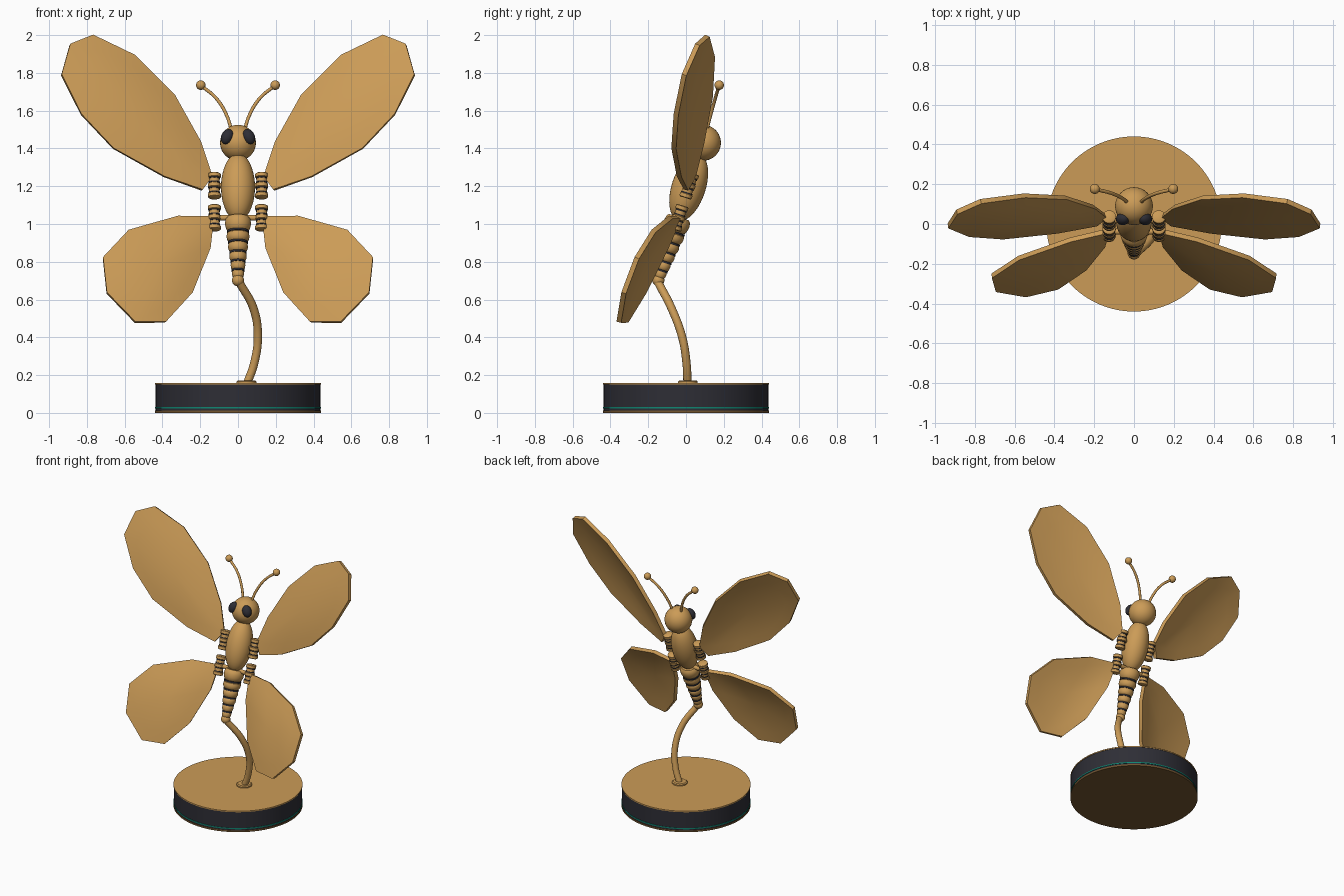
import bpy, bmesh, math
from mathutils import Vector

cube = bpy.data.objects.get("Cube")
if cube:
    bpy.data.objects.remove(cube, do_unlink=True)

TILT = -math.radians(18)      # lean of the whole body
SLOPE = math.tan(-TILT)


def material(name, rgb):
    m = bpy.data.materials.new(name)
    m.use_nodes = True
    m.diffuse_color = (*rgb, 1)
    m.node_tree.nodes["Principled BSDF"].inputs["Base Color"].default_value = (*rgb, 1)
    return m


bronze = material("bronze", (0.6, 0.33, 0.095))
dark_bronze = material("dark bronze", (0.17, 0.09, 0.028))
black = material("charcoal", (0.027, 0.027, 0.036))
teal = material("teal", (0.005, 0.24, 0.17))


def smooth(obj, angle=35):
    bpy.ops.object.select_all(action='DESELECT')
    obj.select_set(True)
    bpy.context.view_layer.objects.active = obj
    bpy.ops.object.shade_smooth_by_angle(angle=math.radians(angle))


def finish(bm, name, mat, loc=(0, 0, 0), rot=(0, 0, 0)):
    bmesh.ops.recalc_face_normals(bm, faces=bm.faces)
    mesh = bpy.data.meshes.new(name)
    bm.to_mesh(mesh)
    bm.free()
    obj = bpy.data.objects.new(name, mesh)
    bpy.context.collection.objects.link(obj)
    obj.location, obj.rotation_euler = loc, rot
    mesh.materials.append(mat)
    smooth(obj)
    return obj


def ball(name, loc, size, mat=bronze, rot=(0, 0, 0)):
    bm = bmesh.new()
    bmesh.ops.create_uvsphere(bm, u_segments=32, v_segments=20, radius=1)
    bmesh.ops.scale(bm, vec=size, verts=bm.verts)
    return finish(bm, name, mat, loc, rot)


def lathe(name, profile, loc=(0, 0, 0), rot=(0, 0, 0), mat=bronze, n=32):
    """Closed solid of revolution from (radius, height) pairs."""
    bm = bmesh.new()
    rings = [[bm.verts.new((r * math.cos(i * math.tau / n), r * math.sin(i * math.tau / n), z))
              for i in range(n)] for r, z in profile]
    for a, b in zip(rings, rings[1:]):
        for i in range(n):
            j = (i + 1) % n
            bm.faces.new((a[i], a[j], b[j], b[i]))
    bm.faces.new(rings[0])
    bm.faces.new(rings[-1])
    return finish(bm, name, mat, loc, rot)


def tube(name, points, radius):
    curve = bpy.data.curves.new(name, 'CURVE')
    curve.dimensions = '3D'
    curve.bevel_depth, curve.bevel_resolution = radius, 5
    curve.use_fill_caps = True
    spline = curve.splines.new('BEZIER')
    spline.bezier_points.add(len(points) - 1)
    for p, co in zip(spline.bezier_points, points):
        p.co = co
        p.handle_left_type = p.handle_right_type = 'AUTO'
    obj = bpy.data.objects.new(name, curve)
    bpy.context.collection.objects.link(obj)
    curve.materials.append(bronze)
    return obj


def on_axis(z, x=0):
    return Vector((x, -0.15 + SLOPE * (z - 0.69), z))


def wing(name, side, outline, origin, slope_x, slope_z, bulge=0.03):
    """Tilted faceted plate, gently domed towards the front."""
    bm = bmesh.new()
    pts = [Vector((x, origin[1] + slope_x * (x - origin[0]) + slope_z * (z - origin[2]), z))
           for x, z in outline]
    centre = sum(pts, Vector()) / len(pts)
    normal = Vector((slope_x, -1, slope_z)).normalized()

    def vert(p, s):
        q = centre.lerp(p, s) + normal * bulge * (1 - s * s)
        return bm.verts.new((q.x * side, q.y, q.z))

    rings = [[vert(p, s) for p in pts] for s in (1, 0.75, 0.5, 0.25)]
    hub = vert(centre, 0)
    n = len(pts)
    for i in range(n):
        j = (i + 1) % n
        for a, b in zip(rings, rings[1:]):
            bm.faces.new((a[i], a[j], b[j], b[i]))
        bm.faces.new((rings[-1][i], rings[-1][j], hub))
    obj = finish(bm, name, bronze)
    mod = obj.modifiers.new("thickness", 'SOLIDIFY')
    mod.thickness, mod.offset = 0.026, 0
    bpy.ops.object.modifier_apply(modifier=mod.name)
    smooth(obj, 30)


# Round base with rims and a coloured line
lathe("base_bottom_rim", [(0.44, 0), (0.44, 0.012)], mat=dark_bronze, n=96)
lathe("base_drum", [(0.437, 0.01), (0.437, 0.152)], mat=black, n=96)
lathe("base_line", [(0.44, 0.022), (0.44, 0.03)], mat=teal, n=96)
lathe("base_top_rim", [(0.44, 0.15), (0.44, 0.158)], n=96)

# Stem and its collar
lathe("stem_collar", [(0.052, 0.155), (0.052, 0.166), (0.045, 0.172)], loc=(0.045, 0.01, 0))
tube("stem", [(0.048, 0.008, 0.155), (0.085, 0.003, 0.26), (0.105, -0.02, 0.4),
              (0.083, -0.075, 0.55), (0.008, -0.147, 0.69)], 0.022)

# Abdomen: tapering barrels with dark joints between them
segments = [(0.998, 0.069, 0.04), (0.93, 0.061, 0.028), (0.875, 0.053, 0.026),
            (0.825, 0.046, 0.024), (0.778, 0.039, 0.023), (0.735, 0.032, 0.021)]
for k, (z, r, h) in enumerate(segments):
    barrel = [(r * w, h * t) for w, t in ((0.72, -1), (0.86, -0.8), (0.97, -0.3), (1, 0.2),
                                          (0.95, 0.7), (0.8, 1))]
    lathe(f"abdomen_segment_{k + 1}", barrel, on_axis(z), (TILT, 0, 0))
    lathe(f"abdomen_joint_{k + 1}", [(r * 0.86, -0.005), (r * 0.86, 0.005)],
          on_axis(z - h * 0.95 - 0.003), (TILT, 0, 0), black)
ball("abdomen_tip", on_axis(0.702), (0.032, 0.032, 0.032))

# Thorax and head
ball("thorax", on_axis(1.195), (0.09, 0.09, 0.185), rot=(TILT, 0, 0))
ball("head", (0, 0.09, 1.43), (0.095, 0.095, 0.095))

upper = [(0.19, 1.18), (0.39, 1.25), (0.66, 1.4), (0.83, 1.58), (0.935, 1.79), (0.89, 1.95),
         (0.77, 1.997), (0.55, 1.89), (0.34, 1.68), (0.2, 1.43), (0.14, 1.25)]
lower = [(0.13, 1.035), (0.32, 1.037), (0.58, 0.963), (0.715, 0.82), (0.695, 0.635),
         (0.545, 0.48), (0.385, 0.48), (0.245, 0.635), (0.15, 0.87)]

# Hinge spindle with three collars and dark bands beside them
spindle = []
for z in (-0.055, 0, 0.055):
    spindle += [(0.028, z - 0.013), (0.034, z - 0.009), (0.034, z + 0.009), (0.028, z + 0.013)]

for side, label in ((1, "left"), (-1, "right")):
    wing(f"upper_wing_{label}", side, upper, (0.19, 0, 1.18), -0.305, 0.356)
    wing(f"lower_wing_{label}", side, lower, (0.14, -0.035, 1.04), -0.239, 0.4)
    for level, z in (("upper", 1.203), ("lower", 1.033)):
        lathe(f"{level}_hinge_{label}", spindle, on_axis(z, side * 0.125), (TILT, 0, 0), n=24)
        for k, offset in enumerate((-0.038, -0.016, 0.016, 0.038)):
            lathe(f"{level}_hinge_band_{label}_{k + 1}", [(0.031, -0.003), (0.031, 0.003)],
                  on_axis(z + offset, side * 0.125), (TILT, 0, 0), black, 24)
        tube(f"{level}_hinge_arm_{label}", [on_axis(z), on_axis(z, side * 0.14)], 0.015)
    ball(f"eye_{label}", (side * 0.057, 0.025, 1.462), (0.032, 0.03, 0.042), black,
         (TILT, side * -0.35, side * 0.4))
    tube(f"antenna_{label}", [(side * 0.035, 0.11, 1.5), (side * 0.06, 0.13, 1.575),
                              (side * 0.115, 0.155, 1.665), (side * 0.195, 0.175, 1.733)], 0.009)
    ball(f"antenna_tip_{label}", (side * 0.197, 0.176, 1.735), (0.025, 0.025, 0.025))
